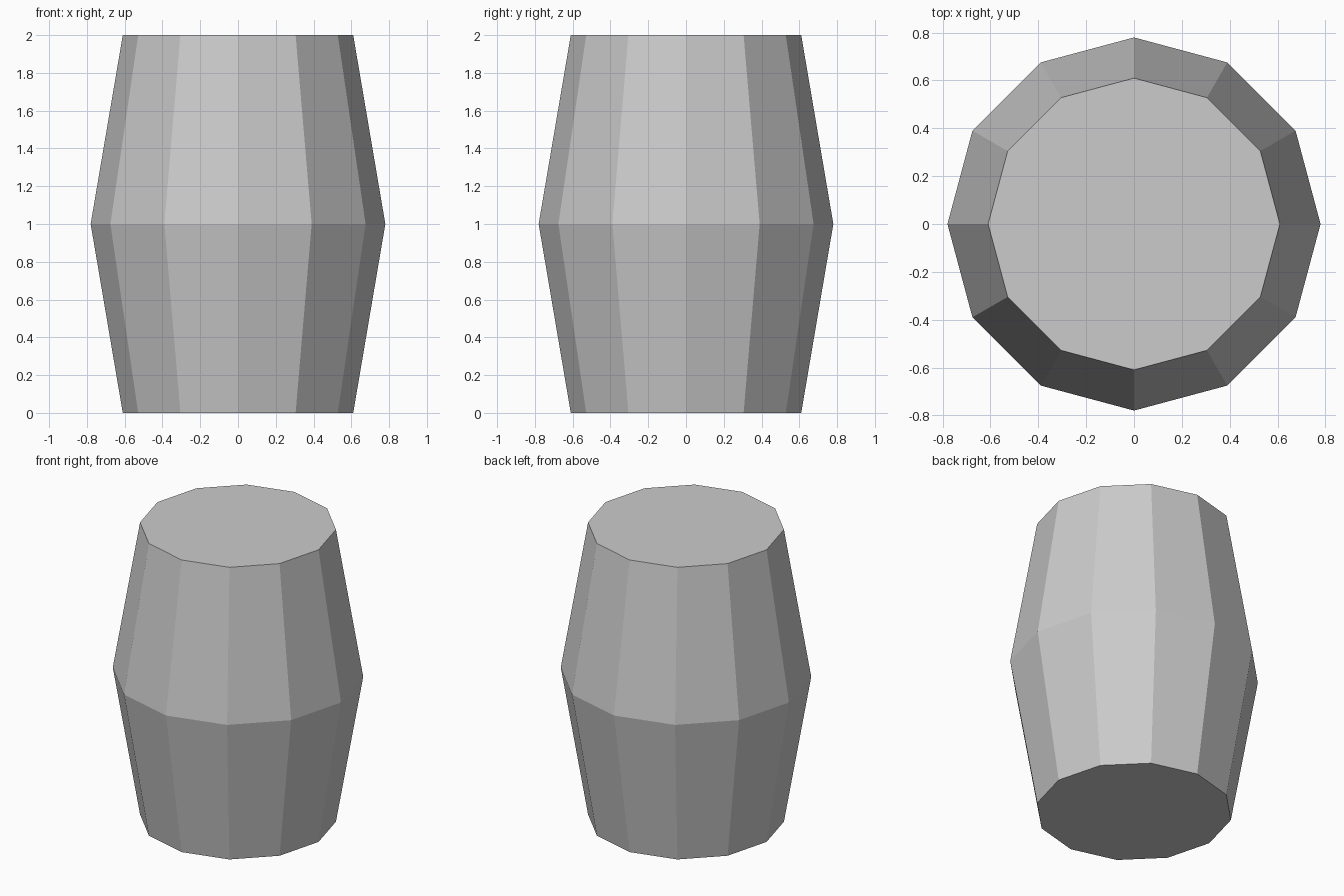
import bpy, bmesh
from math import cos, sin, tau

if "Cube" in bpy.data.objects:
    bpy.data.objects.remove(bpy.data.objects["Cube"])

SIDES = 12
PROFILE = [(0.61, 0.0), (0.78, 1.0), (0.61, 2.0)]  # radius, height

# Barrel body: stacked twelve-sided rings bridged by flat staves
bm = bmesh.new()
rings = [[bm.verts.new((r * cos(tau * i / SIDES), r * sin(tau * i / SIDES), z))
          for i in range(SIDES)] for r, z in PROFILE]
for low, high in zip(rings, rings[1:]):
    for i in range(SIDES):
        j = (i + 1) % SIDES
        bm.faces.new((low[i], low[j], high[j], high[i]))

# Flat bottom and lid
bm.faces.new(rings[0][::-1])
bm.faces.new(rings[-1])

mesh = bpy.data.meshes.new("barrel")
bm.to_mesh(mesh)
bm.free()
bpy.context.collection.objects.link(bpy.data.objects.new("barrel", mesh))
